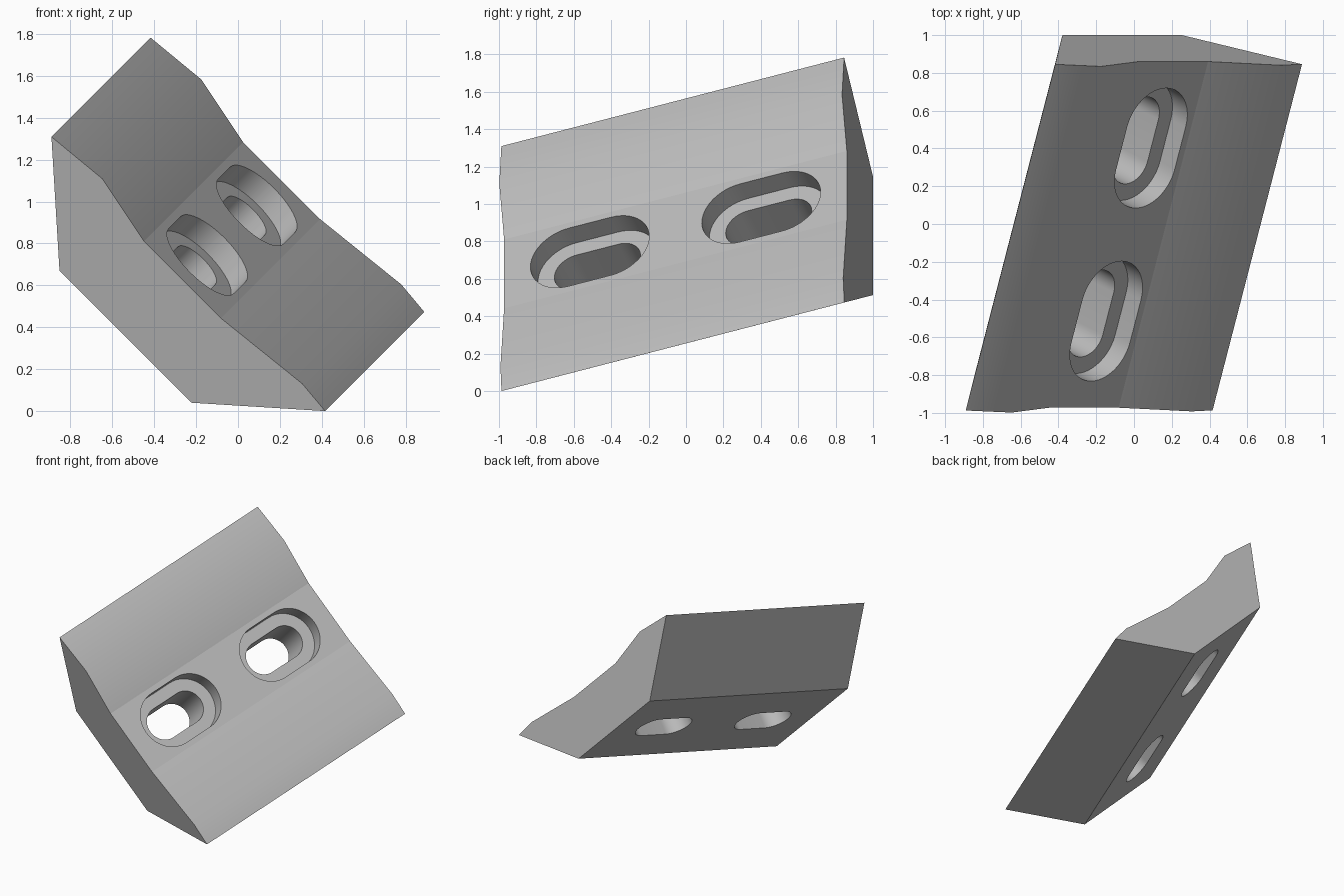
import bpy, bmesh, math
from mathutils import Matrix, Vector

cube = bpy.data.objects.get("Cube")
if cube:
    bpy.data.objects.remove(cube, do_unlink=True)

LENGTH = 1.951
STRIP = 0.26          # half width of the flat middle strip
STRIP_Z = -0.043


def prism(name, outline, depth, to_3d, offset):
    """Extrude a closed 2D outline into a solid."""
    bm = bmesh.new()
    face = bm.faces.new([bm.verts.new(to_3d(a, b)) for a, b in outline])
    ext = bmesh.ops.extrude_face_region(bm, geom=[face])
    moved = [g for g in ext["geom"] if isinstance(g, bmesh.types.BMVert)]
    bmesh.ops.translate(bm, verts=moved, vec=Vector(offset) * depth)
    bmesh.ops.recalc_face_normals(bm, faces=bm.faces)
    mesh = bpy.data.meshes.new(name)
    bm.to_mesh(mesh)
    bm.free()
    obj = bpy.data.objects.new(name, mesh)
    bpy.context.collection.objects.link(obj)
    return obj


def slot(name, y, radius, half, bottom, top):
    """Rounded slot cutter running along y."""
    n = 24
    pts = []
    for end in (1, -1):
        for i in range(n + 1):
            a = math.pi * i / n
            pts.append((end * radius * math.cos(a), y + end * (half + radius * math.sin(a))))
    return prism(name, pts, top - bottom, lambda a, b: (a, b, bottom), (0, 0, 1))


# Wedge block: shallow channel on top, narrower flat underside
profile = [(-0.925, 0), (-0.612, 0.032), (-STRIP, STRIP_Z), (STRIP, STRIP_Z),
           (0.755, 0.014), (0.925, -0.002), (0.446, -0.452), (-0.446, -0.452)]
block = prism("slotted_block", profile, LENGTH,
              lambda a, b: (a, -LENGTH / 2, b), (0, 1, 0))

# Two counterbored slots
bpy.context.view_layer.objects.active = block
block.select_set(True)
for y in (-LENGTH / 4, LENGTH / 4):
    for r, low in ((0.219, STRIP_Z - 0.118), (0.126, -0.7)):
        cutter = slot("slot_cutter", y, r, 0.119, low, 0.3)
        cutter.hide_render = True
        mod = block.modifiers.new("slot", 'BOOLEAN')
        mod.operation = 'DIFFERENCE'
        mod.solver = 'EXACT'
        mod.object = cutter
        bpy.ops.object.modifier_apply(modifier=mod.name)
        bpy.data.objects.remove(cutter, do_unlink=True)

# Smooth flanks and slot walls, crisp strip borders
bpy.ops.object.shade_smooth_by_angle(angle=math.radians(30))
verts = block.data.vertices
for e in block.data.edges:
    if all(abs(abs(verts[i].co.x) - STRIP) < 0.001 and verts[i].co.z > -0.1 for i in e.vertices):
        e.use_edge_sharp = True

# Single grey finish
grey = bpy.data.materials.new("grey")
grey.use_nodes = True
grey.diffuse_color = (0.5, 0.5, 0.5, 1)
grey.node_tree.nodes["Principled BSDF"].inputs["Base Color"].default_value = (0.5, 0.5, 0.5, 1)
block.data.materials.clear()
block.data.materials.append(grey)

# Tilted resting pose
across = Vector((1, 0, -1)).normalized()
along = Vector((0.2427, 0.9395, 0.2427)).normalized()
up = across.cross(along)
pose = Matrix((across, along, up)).transposed().to_4x4()
block.matrix_world = Matrix.Translation((0, -0.071, 0.892)) @ pose
